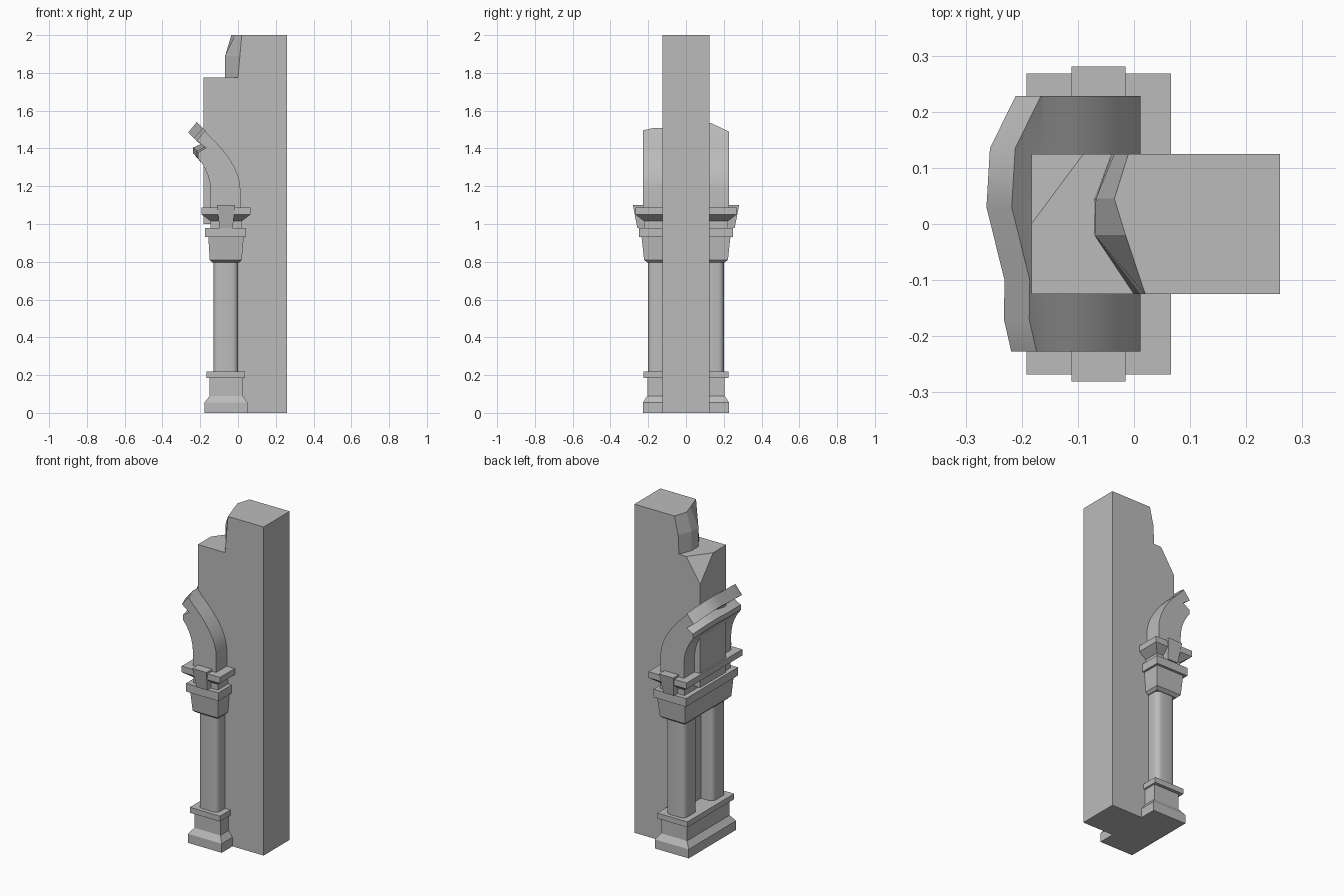
import bpy, bmesh, math
from mathutils import Vector

cube = bpy.data.objects.get("Cube")
if cube:
    bpy.data.objects.remove(cube, do_unlink=True)

stone = bpy.data.materials.new("grey stone")
stone.use_nodes = True
GREY = (0.5, 0.5, 0.5, 1)
stone.diffuse_color = GREY
stone.node_tree.nodes["Principled BSDF"].inputs["Base Color"].default_value = GREY


def finish(name, bm, smooth=False):
    bmesh.ops.recalc_face_normals(bm, faces=bm.faces)
    mesh = bpy.data.meshes.new(name)
    bm.to_mesh(mesh)
    bm.free()
    mesh.materials.append(stone)
    obj = bpy.data.objects.new(name, mesh)
    bpy.context.collection.objects.link(obj)
    if smooth:
        bpy.ops.object.select_all(action='DESELECT')
        obj.select_set(True)
        bpy.context.view_layer.objects.active = obj
        bpy.ops.object.shade_smooth_by_angle(angle=math.radians(35))
    return obj


def loft(rings):
    """Closed solid through rings that share a point count."""
    bm = bmesh.new()
    loops = [[bm.verts.new(p) for p in ring] for ring in rings]
    n = len(loops[0])
    for a, b in zip(loops, loops[1:]):
        for i in range(n):
            j = (i + 1) % n
            bm.faces.new((a[i], a[j], b[j], b[i]))
    bm.faces.new(loops[0])
    bm.faces.new(loops[-1])
    return bm


def rect(z, x0, x1, y0, y1):
    return [(x0, y0, z), (x1, y0, z), (x1, y1, z), (x0, y1, z)]


def moulding(name, levels):
    """Stack of rectangles: height, left, right, half depth."""
    finish(name, loft([rect(z, a, b, -h, h) for z, a, b, h in levels]))


def bezier(a, b, c, steps):
    a, b, c = Vector(a), Vector(b), Vector(c)
    for i in range(steps + 1):
        t = i / steps
        yield a * (1 - t) ** 2 + b * 2 * t * (1 - t) + c * t * t


# Main wall with its broken top edge: depth, then left edge at three heights
rings = []
for y, low, mid, top in ((-.125, .0, .01, .02), (-.02, -.07, -.07, -.015),
                         (.045, -.07, -.068, -.035), (.125, -.04, -.035, -.01)):
    profile = [(-.05, 0), (.26, 0), (.26, 2), (top, 2), (mid, 1.89),
               (low, 1.775), (-.05, 1.775)]
    rings.append([(x, y, z) for x, z in profile])
finish("main_wall", loft(rings))

# Wall above the capital, with a chipped back corner
bm = loft([rect(1.0, -.183, -.05, -.125, .125), rect(1.775, -.183, -.05, -.125, .125)])
chip = [Vector(p) for p in ((-.09, .125, 1.775), (-.183, 0, 1.775), (-.183, .125, 1.63))]
normal = (chip[1] - chip[0]).cross(chip[2] - chip[0])
if normal.z < 0:
    normal.negate()
bmesh.ops.bisect_plane(bm, geom=bm.verts[:] + bm.edges[:] + bm.faces[:],
                       plane_co=chip[0], plane_no=normal, clear_outer=True)
bmesh.ops.holes_fill(bm, edges=[e for e in bm.edges if e.is_boundary])
finish("upper_wall", bm)

# Plinth under both columns
moulding("column_plinth", [
    (0, -.178, .05, .228), (.055, -.178, .05, .228), (.09, -.15, .025, .205),
    (.185, -.15, .025, .205), (.185, -.167, .036, .225), (.218, -.167, .036, .225)])

# Capital over both columns
moulding("capital", [
    (.795, -.135, .005, .203), (.81, -.15, .02, .222), (.93, -.157, .03, .235),
    (.93, -.175, .043, .25), (.98, -.175, .043, .25), (.98, -.145, .02, .222),
    (1.015, -.145, .02, .222), (1.05, -.192, .066, .268), (1.087, -.192, .066, .268)])

for side, label in ((-1, "front"), (1, "back")):
    # Round-cornered column
    inner, outer = sorted((side * .072, side * .2))
    bm = loft([rect(.2, -.13, 0, inner, outer), rect(.805, -.13, 0, inner, outer)])
    upright = [e for e in bm.edges
               if abs(e.verts[0].co.z - e.verts[1].co.z) > .1]
    bmesh.ops.bevel(bm, geom=upright, offset=.03, segments=4, profile=.5, affect='EDGES')
    finish(label + "_column", bm, True)

    # Tapered key block on the end of the capital
    lo = sorted((side * .2, side * .258))
    hi = sorted((side * .2, side * .281))
    finish(label + "_key_block",
           loft([rect(.98, -.098, -.028, *lo), rect(1.1, -.111, -.015, *hi)]))

# Springing of the arch with a ragged broken end
rings = []
for y, cut in ((-.227, .85), (-.17, .6), (-.1, .62), (.03, 0), (.135, .12), (.228, 1)):
    def tip(x, z, amount=1):
        return Vector((x + .052 * cut * amount, z - .052 * cut * amount))
    profile = [Vector((.012, 1.08))]
    profile += list(bezier((.012, 1.19), (.008, 1.32), (-.16, 1.475), 8))
    profile += [tip(-.218, 1.54), tip(-.263, 1.485), tip(-.19, 1.425, .5),
                tip(-.238, 1.405, .6), tip(-.238, 1.375, .6)]
    profile += list(bezier((-.19, 1.32), (-.145, 1.25), (-.145, 1.17), 6))
    profile.append(Vector((-.145, 1.08)))
    rings.append([(p.x, y, p.y) for p in profile])
finish("broken_arch", loft(rings), True)
